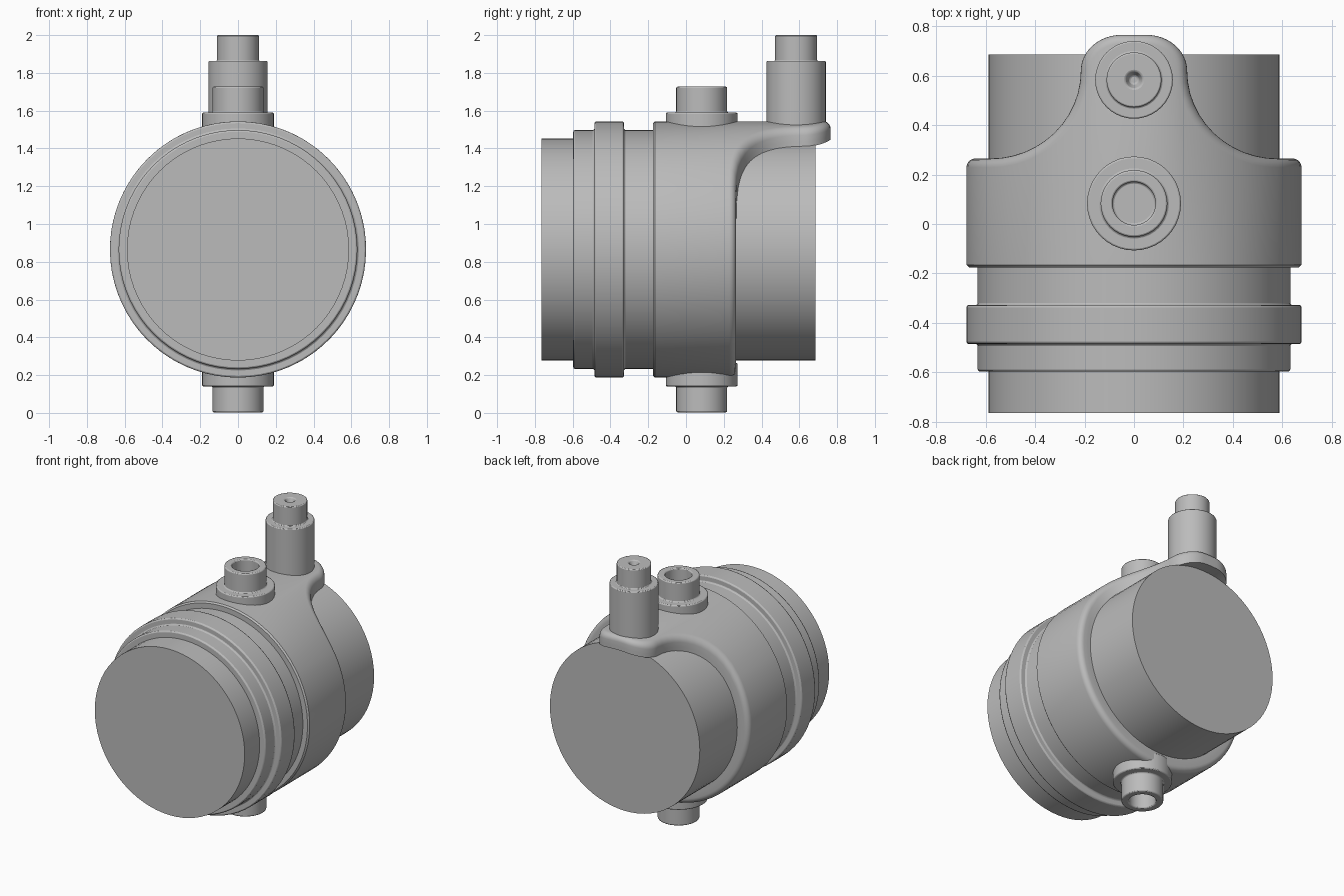
import bpy
import bmesh
from math import sin, cos, asin, pi, radians
from mathutils import Matrix, Vector

if "Cube" in bpy.data.objects:
    bpy.data.objects.remove(bpy.data.objects["Cube"])

AXIS_Z = 0.865      # height of the barrel axis
R_OUT = 0.678       # outer clamp radius
R_IN = 0.585        # inner clamp radius

grey = bpy.data.materials.new("plain grey")
grey.use_nodes = True
COLOUR = (0.5, 0.5, 0.5, 1)
grey.diffuse_color = COLOUR
grey.node_tree.nodes["Principled BSDF"].inputs["Base Color"].default_value = COLOUR


def finish(name, bm, bevel=0, mirror=False):
    bmesh.ops.recalc_face_normals(bm, faces=bm.faces)
    mesh = bpy.data.meshes.new(name)
    bm.to_mesh(mesh)
    bm.free()
    mesh.materials.append(grey)
    obj = bpy.data.objects.new(name, mesh)
    bpy.context.collection.objects.link(obj)
    if mirror:
        mod = obj.modifiers.new("mirror", 'MIRROR')
        mod.merge_threshold = 0.0005
    if bevel:
        mod = obj.modifiers.new("bevel", 'BEVEL')
        mod.width = bevel
        mod.segments = 2
        mod.limit_method = 'ANGLE'
        mod.angle_limit = radians(40)
    bpy.ops.object.select_all(action='DESELECT')
    obj.select_set(True)
    bpy.context.view_layer.objects.active = obj
    bpy.ops.object.shade_smooth_by_angle(angle=radians(35))
    return obj


def lathe(name, profile, matrix, segments=48, bevel=0.0):
    """Spin (radius, height) points around local z and cap both ends."""
    bm = bmesh.new()
    rings = [[bm.verts.new((r * cos(2 * pi * i / segments),
                            r * sin(2 * pi * i / segments), h))
              for i in range(segments)] for r, h in profile]
    for a, b in zip(rings, rings[1:]):
        for i in range(segments):
            j = (i + 1) % segments
            bm.faces.new((a[i], a[j], b[j], b[i]))
    bm.faces.new(rings[0])
    bm.faces.new(rings[-1])
    bm.transform(matrix)
    return finish(name, bm, bevel)


# Local z of the lathe becomes world y for the barrel parts
along_y = Matrix.Translation((0, 0, AXIS_Z)) @ Matrix.Rotation(-pi / 2, 4, 'X')

# Inner cylinder and the stepped front bands
lathe("core_cylinder", [(0.588, -0.765), (0.588, 0.685)], along_y, 72)
lathe("front_bands", [(0.57, -0.597), (0.632, -0.597), (0.632, -0.485),
                      (R_OUT, -0.485), (R_OUT, -0.328), (0.632, -0.328),
                      (0.632, -0.16)], along_y, 72, 0.009)


# Half outline of the clamp's rear edge: tongue tip, round corner, concave sweep
def rear_outline():
    pts = [(0, 0.765, 0, 1)]
    steps = 12
    for i in range(steps + 1):
        b = pi / 2 * (1 - i / steps)
        pts.append((0.05 + 0.165 * cos(b), 0.62 + 0.145 * sin(b), cos(b), sin(b)))
    for i in range(1, steps + 1):
        a = pi / 2 * i / steps
        pts.append((0.58 - 0.365 * cos(a), 0.62 - 0.355 * sin(a), cos(a), sin(a)))
    return pts


def clamp_row(r, inset=0.0, front_y=None):
    """One line of points over half the clamp, at a radius and edge inset."""
    row = []
    for x, y, nx, ny in rear_outline():
        theta = asin(min(1, (x - inset * nx) / r))
        row.append((theta, y - inset * ny))
    last, y = row[-1]
    steps = 26
    row += [(last + (pi - last) * i / steps, y) for i in range(1, steps + 1)]
    return [Vector((r * sin(t), y if front_y is None else front_y,
                    AXIS_Z + r * cos(t))) for t, y in row]


# Clamp body with its rear tongue and rounded rim
bm = bmesh.new()
rows = [clamp_row(R_IN, 0, -0.175), clamp_row(0.668, 0, -0.175),
        clamp_row(R_OUT, 0, -0.165)]
rim = 0.036
for k in range(6):
    a = pi / 2 * k / 5
    rows.append(clamp_row(R_OUT - rim * (1 - cos(a)), rim * (1 - sin(a))))
rows += [clamp_row(0.61), clamp_row(R_IN)]
rows = [[bm.verts.new(p) for p in row] for row in rows]
for a, b in zip(rows, rows[1:] + rows[:1]):
    for i in range(len(a) - 1):
        bm.faces.new((a[i], a[i + 1], b[i + 1], b[i]))
finish("clamp_body", bm, mirror=True)

# Collared pipe ports above and below; heights are measured from the axis
port = [(0.19, 0.6), (0.19, 0.725), (0.135, 0.725), (0.135, 0.862),
        (0.087, 0.862), (0.087, 0.71)]
for name, flip in (("top_port", 1), ("bottom_port", -1)):
    matrix = Matrix.Translation((0, 0.083, AXIS_Z)) @ Matrix.Diagonal((1, 1, flip, 1))
    lathe(name, port, matrix, 40, 0.007)

# Stepped post on the tongue, with a small conical hole
lathe("rear_post", [(0.157, 1.465), (0.157, 1.863), (0.111, 1.863), (0.111, 2.0),
                    (0.035, 2.0), (0.018, 1.96)],
      Matrix.Translation((0, 0.583, 0)), 40, 0.006)
